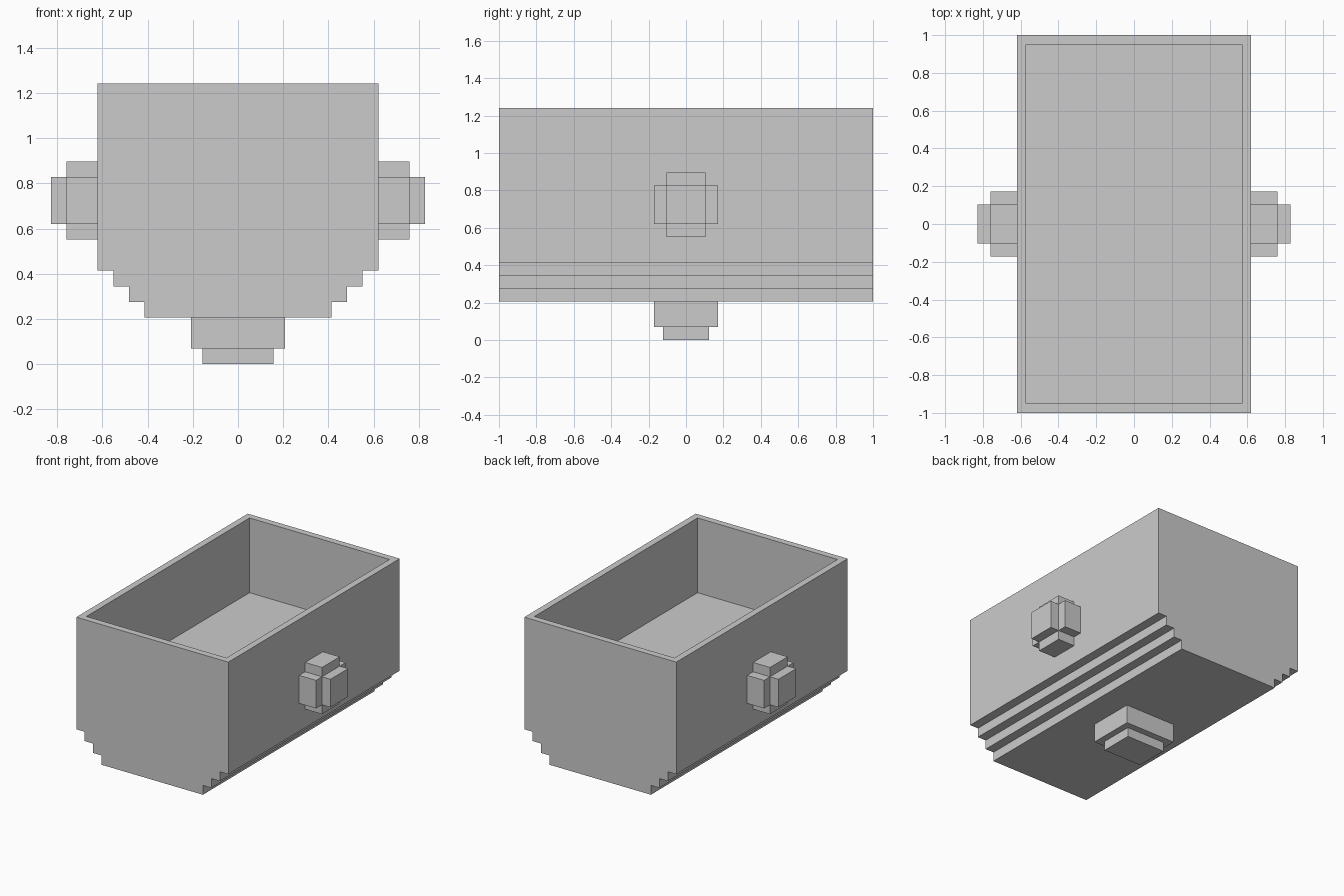
import bpy, bmesh
from mathutils import Vector

if "Cube" in bpy.data.objects:
    bpy.data.objects.remove(bpy.data.objects["Cube"])

U = 2 / 29  # block size


def finish(name, bm):
    bmesh.ops.recalc_face_normals(bm, faces=bm.faces)
    me = bpy.data.meshes.new(name)
    bm.to_mesh(me)
    bm.free()
    ob = bpy.data.objects.new(name, me)
    bpy.context.collection.objects.link(ob)
    return ob


def box(lo, hi):
    bm = bmesh.new()
    bmesh.ops.create_cube(bm, size=1)
    lo, hi = Vector(lo) * U, Vector(hi) * U
    for v in bm.verts:
        v.co = [(lo[i] + hi[i]) / 2 + v.co[i] * (hi[i] - lo[i]) for i in range(3)]
    bm.normal_update()
    return bm


def push(bm, face, offset):
    new = bmesh.ops.extrude_discrete_faces(bm, faces=[face])["faces"][0]
    bmesh.ops.translate(bm, verts=new.verts[:], vec=offset)


def facing(bm, direction):
    bm.normal_update()
    return max(bm.faces, key=lambda f: (round(f.normal.dot(Vector(direction)), 3),
                                        f.calc_center_median().dot(Vector(direction))))


# Tub: stepped profile extruded along y, then hollowed from the top
half = [(6, 3), (6, 4), (7, 4), (7, 5), (8, 5), (8, 6), (9, 6), (9, 18)]
profile = half + [(-x, z) for x, z in reversed(half)]
bm = bmesh.new()
front = bm.faces.new([bm.verts.new((x * U, -1, z * U)) for x, z in profile])
ext = bmesh.ops.extrude_face_region(bm, geom=[front], use_keep_orig=True)["geom"]
bmesh.ops.translate(bm, verts=[g for g in ext if isinstance(g, bmesh.types.BMVert)], vec=(0, 2, 0))
bmesh.ops.recalc_face_normals(bm, faces=bm.faces)
rim = facing(bm, (0, 0, 1))
bmesh.ops.inset_individual(bm, faces=[rim], thickness=U)
push(bm, rim, (0, 0, -8 * U))
finish("tub", bm)

# Side knobs: blocky balls half sunk in the walls
bm = box((8.5, -1.5, 9), (11, 1.5, 12))
# keep the raised plates flush with the wall
bm.free()
bm = box((9, -1.5, 9), (11, 1.5, 12))
for f in list(bm.faces):
    n = f.normal.copy()
    push(bm, f, n * U * (0.5 if n.x < -0.5 else 1))
knob = finish("side_knobs", bm)
knob.modifiers.new("Mirror", "MIRROR").use_mirror_merge = False

# Stepped foot under the tub
bm = box((-3, -2.5, 1), (3, 2.5, 3.5))
base = facing(bm, (0, 0, -1))
bmesh.ops.inset_individual(bm, faces=[base], thickness=U)
push(bm, base, (0, 0, -U))
finish("foot", bm)
